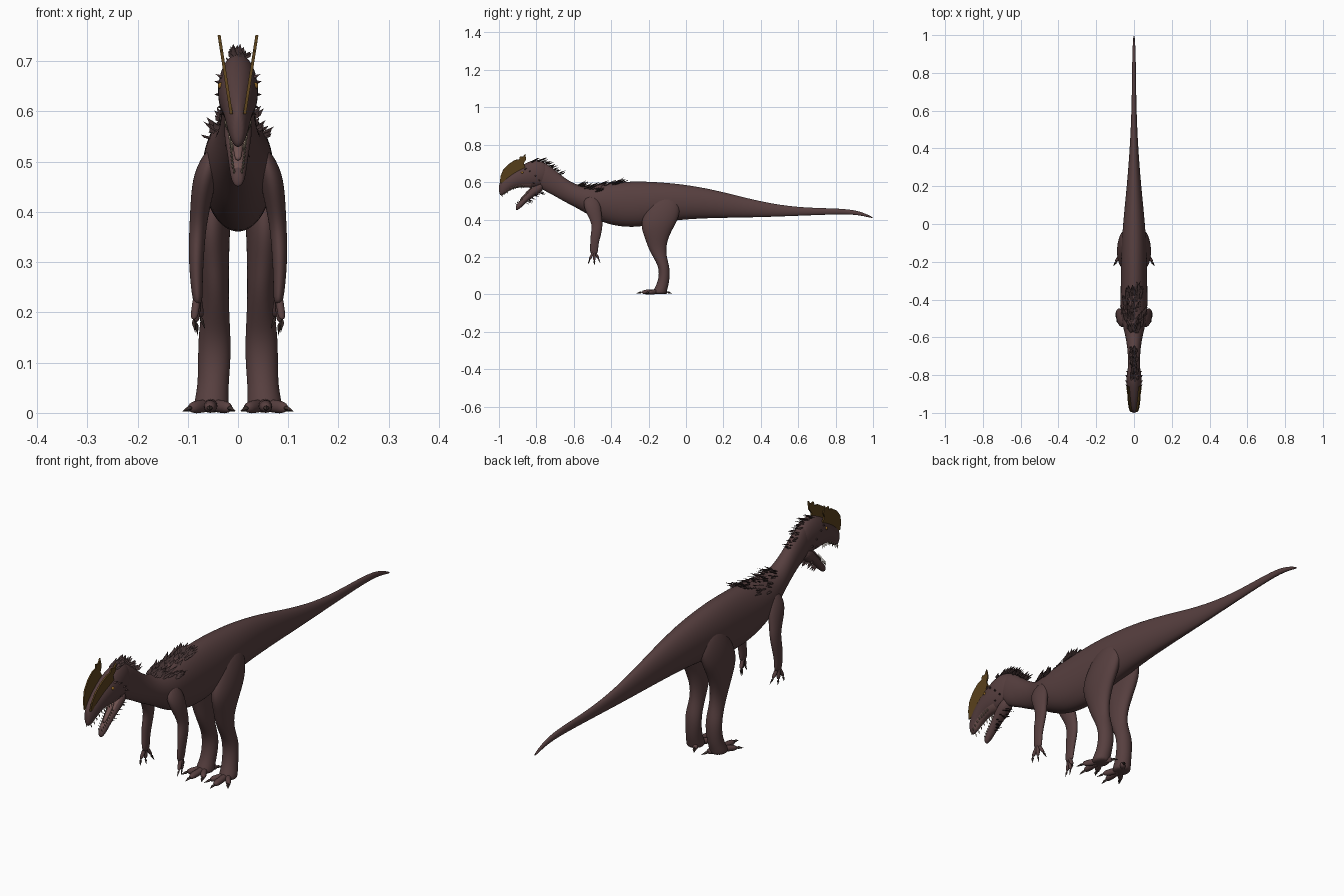
import bpy, bmesh, math, random
from mathutils import Vector

random.seed(4)
cube = bpy.data.objects.get("Cube")
if cube:
    bpy.data.objects.remove(cube, do_unlink=True)


def material(name, r, g, b):
    mat = bpy.data.materials.new(name)
    mat.use_nodes = True
    mat.diffuse_color = (r, g, b, 1)
    mat.node_tree.nodes["Principled BSDF"].inputs["Base Color"].default_value = (r, g, b, 1)
    return mat


hide = material("brown hide", .095, .05, .05)
plume = material("dark feather", .05, .029, .029)
crest_brown = material("ochre crest", .105, .055, .012)
claw_dark = material("dark claw", .045, .028, .025)
mouth = material("mouth flesh", .16, .085, .08)
ivory = material("tooth ivory", .32, .25, .18)
amber = material("amber eye", .3, .14, .02)


def finish(name, bm, mats, levels=0, mirror=False, smooth=True):
    bmesh.ops.recalc_face_normals(bm, faces=bm.faces)
    for face in bm.faces:
        face.smooth = smooth
    mesh = bpy.data.meshes.new(name)
    bm.to_mesh(mesh)
    bm.free()
    for mat in mats:
        mesh.materials.append(mat)
    obj = bpy.data.objects.new(name, mesh)
    bpy.context.collection.objects.link(obj)
    if mirror:
        obj.modifiers.new("Mirror", 'MIRROR').use_mirror_merge = False
    if levels:
        sub = obj.modifiers.new("Subdivision", 'SUBSURF')
        sub.levels = sub.render_levels = levels
    return obj


def add_loft(bm, rings, upright, sides=16):
    """Skin rings of (x, y, z, half width, half depth)."""
    loops = []
    for x, y, z, rx, rv in rings:
        loop = []
        for i in range(sides):
            a = math.tau * i / sides
            dx, dv = rx * math.cos(a), rv * math.sin(a)
            loop.append(bm.verts.new((x + dx, y, z + dv) if upright else (x + dx, y + dv, z)))
        loops.append(loop)
    for one, two in zip(loops, loops[1:]):
        for i in range(sides):
            j = (i + 1) % sides
            bm.faces.new((one[i], one[j], two[j], two[i]))
    bm.faces.new(loops[0])
    bm.faces.new(loops[-1])


def spans(stations):
    """Turn (y, top, bottom, half width) into upright rings."""
    return [(0, y, (t + b) / 2, w * 1.02, (t - b) / 2 * 1.02) for y, t, b, w in stations]


def surface(stations, y, angle):
    """Point and outward direction on a lofted part."""
    for a, b in zip(stations, stations[1:]):
        if b[0] <= y <= a[0]:
            k = (y - a[0]) / (b[0] - a[0])
            _, t, low, w = [p + (q - p) * k for p, q in zip(a, b)]
            c, s = math.cos(angle), math.sin(angle)
            h = (t - low) / 2
            return Vector((w * c, y, (t + low) / 2 + h * s)), Vector((h * c, 0, w * s)).normalized()


def spike(bm, base, direction, length, width, flat=.4):
    """Four-sided leaf or thorn with its widest point near the base."""
    base, d = Vector(base), Vector(direction).normalized()
    side = d.cross(Vector((0, 0, 1)))
    if side.length < .1:
        side = Vector((1, 0, 0))
    side.normalize()
    up = side.cross(d)
    mid = base + d * length * .35
    ring = [bm.verts.new(mid + o) for o in
            (side * width, up * width * flat, -side * width, -up * width * flat)]
    root, tip = bm.verts.new(base), bm.verts.new(base + d * length)
    for i in range(4):
        bm.faces.new((root, ring[i], ring[i - 1]))
        bm.faces.new((tip, ring[i - 1], ring[i]))


# Tail, torso and neck
body = [(1.0, .412, .406, .003), (.96, .432, .416, .006), (.9, .452, .427, .009),
        (.8, .46, .428, .01), (.6, .463, .42, .013), (.4, .494, .412, .022),
        (.2, .548, .409, .038), (.02, .585, .404, .057), (-.14, .6, .385, .068),
        (-.25, .605, .356, .07), (-.38, .6, .363, .071), (-.47, .588, .395, .071),
        (-.53, .578, .43, .062), (-.59, .585, .465, .046), (-.65, .623, .495, .036),
        (-.7, .665, .525, .032), (-.75, .705, .55, .033), (-.8, .715, .58, .03)]
bm = bmesh.new()
add_loft(bm, spans(body), True)
finish("body", bm, [hide], 2)

# Head with the roof of the mouth, and the lowered jaw with its floor
head = [(-.73, .69, .59, .026), (-.78, .717, .575, .037), (-.83, .715, .567, .041),
        (-.88, .69, .573, .038), (-.93, .66, .565, .03), (-.97, .63, .535, .023),
        (-.99, .61, .525, .016), (-1.0, .59, .54, .009)]
jaw = [(-.76, .61, .55, .028), (-.81, .585, .527, .028), (-.85, .54, .495, .021),
       (-.88, .508, .465, .017), (-.9, .488, .45, .014), (-.91, .472, .45, .008)]
for name, part, sign in (("head", head, -1), ("lower_jaw", jaw, 1)):
    bm = bmesh.new()
    add_loft(bm, spans(part), True)
    bmesh.ops.recalc_face_normals(bm, faces=bm.faces)
    for face in bm.faces:
        y = face.calc_center_median().y
        if face.normal.z * sign > .55 and -.97 < y < -.82:
            face.material_index = 1
    finish(name, bm, [hide, mouth], 2)

# Tongue
bm = bmesh.new()
add_loft(bm, spans([(-.82, .585, .565, .012), (-.86, .54, .52, .011), (-.89, .508, .495, .007)]), True, 8)
finish("tongue", bm, [mouth], 1)

# Teeth along both jaws
bm = bmesh.new()
for i in range(9):
    k = i / 8
    spot, _ = surface(head, -.87 - .115 * k, math.radians(-50))
    spike(bm, spot, (0, .2, -1), .02, .003, 1)
    spot, _ = surface(jaw, -.845 - .06 * k, math.radians(45))
    spike(bm, spot, (0, -.5, 1), .015, .0025, 1)
finish("teeth", bm, [ivory], mirror=True, smooth=False)

# Paired head crests, leaning outward
outline = [(-.995, .595), (-.992, .63), (-.978, .665), (-.95, .695), (-.915, .718),
           (-.892, .722), (-.888, .738), (-.872, .735), (-.858, .752), (-.856, .72),
           (-.868, .7), (-.858, .675), (-.86, .645), (-.92, .63), (-.96, .6)]
bm = bmesh.new()
bm.faces.new([bm.verts.new((.011 + (z - .58) * .155, y, z)) for y, z in outline])
crests = finish("head_crests", bm, [crest_brown], mirror=True, smooth=False)
solid = crests.modifiers.new("Thickness", 'SOLIDIFY')
solid.thickness, solid.offset = .006, 0

# Eyes
bm = bmesh.new()
spot, _ = surface(head, -.875, math.radians(18))
bmesh.ops.create_icosphere(bm, subdivisions=2, radius=.007)
bmesh.ops.translate(bm, verts=bm.verts, vec=spot - Vector((.003, 0, 0)))
finish("eyes", bm, [amber], mirror=True)

# Brow horns and cheek thorns
bm = bmesh.new()
for y, angle, size in ((-.865, 32, .026), (-.84, 15, .02), (-.81, -8, .02), (-.79, -30, .022), (-.82, -40, .018)):
    spot, out = surface(head, y, math.radians(angle))
    spike(bm, spot - out * .008, out + Vector((0, .7, .1)), size, .006, .7)
finish("face_thorns", bm, [hide], mirror=True, smooth=False)


# Feathers over the shoulders, nape, crown and throat
def feathers(name, part, start, end, middle, spread, count, length, lift):
    bm = bmesh.new()
    for i in range(count):
        k = random.random()
        fan = spread * (.35 + .65 * math.sin(math.pi * k))
        angle = math.radians(middle + random.uniform(-fan, fan))
        spot, out = surface(part, start + (end - start) * k, angle)
        aim = out * lift * random.uniform(.6, 1.3) + Vector((random.uniform(-.2, .2), 1, 0))
        spike(bm, spot - out * .006, aim, length * random.uniform(.7, 1.2), length * .17, .3)
    finish(name, bm, [plume], smooth=False)


feathers("shoulder_feathers", body, -.59, -.36, 90, 56, 120, .055, .5)
feathers("nape_feathers", body, -.78, -.67, 90, 32, 36, .042, .45)
feathers("crown_feathers", head, -.85, -.78, 90, 30, 22, .045, .5)
feathers("throat_feathers", jaw, -.86, -.77, -90, 50, 22, .032, .5)

# Legs as (x, y, z, half width, half depth)
leg = [(.035, -.11, .53, .022, .05), (.046, -.115, .47, .037, .09), (.052, -.14, .4, .04, .1),
       (.053, -.155, .35, .037, .085), (.05, -.157, .3, .033, .063), (.046, -.155, .25, .028, .049),
       (.045, -.14, .2, .028, .037), (.047, -.118, .15, .033, .03), (.047, -.115, .1, .033, .029),
       (.05, -.125, .05, .031, .033), (.053, -.14, .018, .036, .038), (.053, -.14, 0, .034, .036)]
bm = bmesh.new()
add_loft(bm, leg, False)
finish("legs", bm, [hide], 2, True)

# Arms
arm = [(.045, -.505, .53, .015, .03), (.064, -.505, .48, .026, .05), (.074, -.488, .42, .021, .038),
       (.08, -.472, .37, .017, .028), (.083, -.482, .32, .016, .029), (.083, -.49, .27, .013, .022),
       (.081, -.492, .235, .011, .023), (.08, -.492, .215, .008, .018)]
bm = bmesh.new()
add_loft(bm, arm, False)
finish("arms", bm, [hide], 2, True)

# Toes, fingers and their claws
toes, fingers, claws = bmesh.new(), bmesh.new(), bmesh.new()
ankle = Vector((.053, -.14, .016))
for tip in ((.056, -.238, .011), (.094, -.2, .01), (.018, -.208, .01), (.03, -.1, .012)):
    tip = Vector(tip)
    rings = [(*ankle.lerp(tip, k), r, r * .95) for k, r in ((0, .017), (.4, .014), (.75, .016), (1, .009))]
    add_loft(toes, rings, True, 8)
    aim = (tip - ankle).normalized() + Vector((0, 0, -.15))
    spike(claws, tip - aim * .006, aim, .036, .007, .9)
wrist = Vector((.081, -.492, .235))
for tip in ((.088, -.515, .185), (.084, -.49, .18), (.074, -.468, .19)):
    tip = Vector(tip)
    rings = [(*wrist.lerp(tip, k), r, r) for k, r in ((0, .01), (.5, .008), (.8, .009), (1, .005))]
    add_loft(fingers, rings, False, 8)
    aim = (tip - wrist).normalized() + Vector((-.25, 0, -.2))
    spike(claws, tip - aim * .004, aim, .032, .005, .9)
finish("toes", toes, [hide], 1, True)
finish("fingers", fingers, [hide], 1, True)
finish("claws", claws, [claw_dark], mirror=True, smooth=False)
